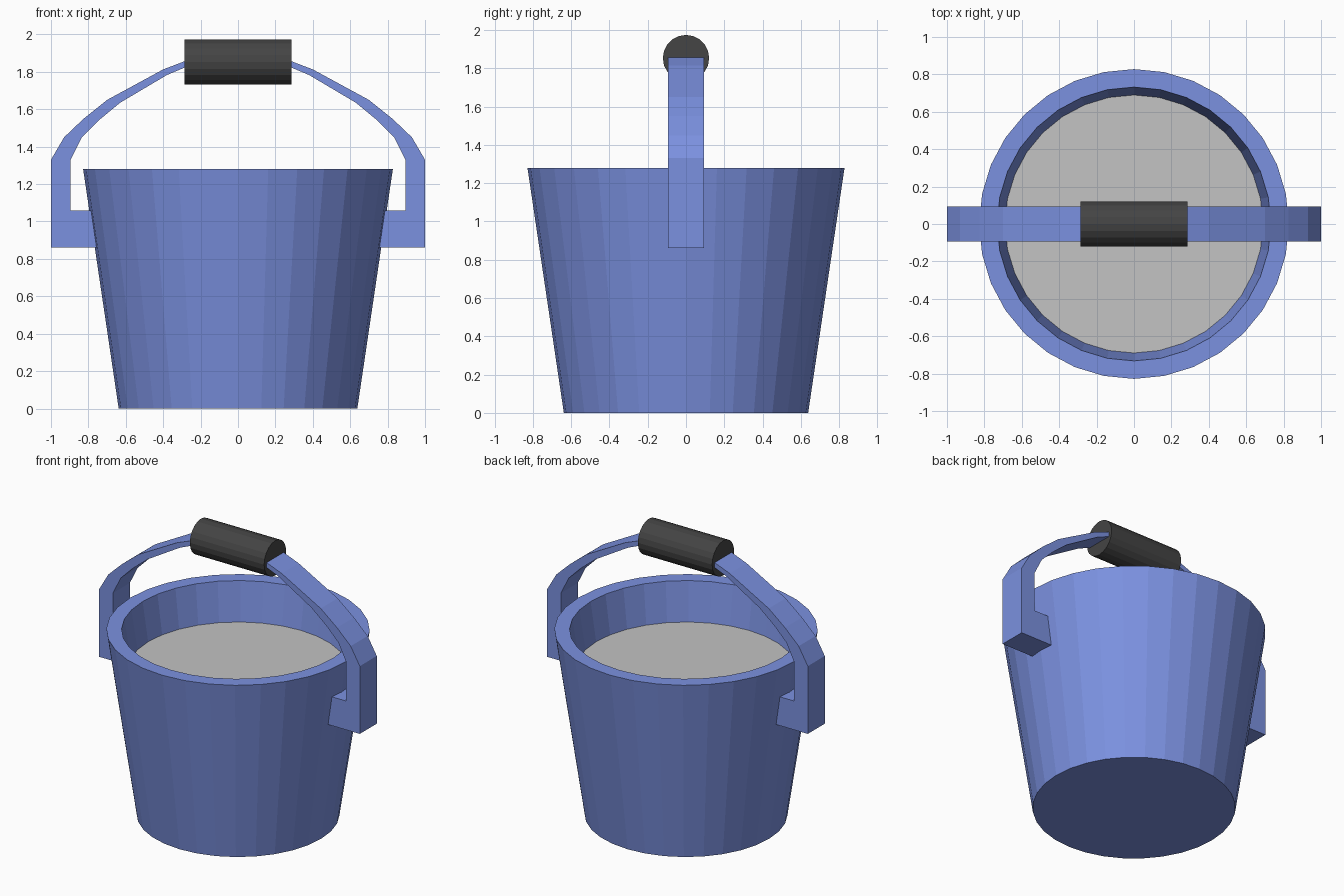
import bpy, bmesh, math

if "Cube" in bpy.data.objects:
    bpy.data.objects.remove(bpy.data.objects["Cube"])


def material(name, rgb):
    m = bpy.data.materials.new(name)
    m.diffuse_color = (*rgb, 1)
    m.use_nodes = True
    m.node_tree.nodes["Principled BSDF"].inputs["Base Color"].default_value = m.diffuse_color
    return m


BLUE = material("blue", (0.198, 0.283, 0.745))
GREY = material("grey", (0.546, 0.546, 0.546))
BLACK = material("charcoal", (0.058, 0.058, 0.058))


def make_object(name, bm, mat):
    bmesh.ops.recalc_face_normals(bm, faces=bm.faces)
    mesh = bpy.data.meshes.new(name)
    bm.to_mesh(mesh)
    bm.free()
    mesh.materials.append(mat)
    obj = bpy.data.objects.new(name, mesh)
    bpy.context.collection.objects.link(obj)
    return obj


def lathe(name, profile, mat, sides):
    """Spin (radius, z) points into a closed shell capped at both ends."""
    bm = bmesh.new()
    rings = []
    for r, z in profile:
        rings.append([bm.verts.new((r * math.cos(a), r * math.sin(a), z))
                      for a in (2 * math.pi * i / sides for i in range(sides))])
    for lo, hi in zip(rings, rings[1:]):
        for i in range(sides):
            j = (i + 1) % sides
            bm.faces.new((lo[i], lo[j], hi[j], hi[i]))
    bm.faces.new(rings[0])
    bm.faces.new(rings[-1])
    return make_object(name, bm, mat)


# Tapered bucket: outer wall, flat rim, inner wall
lathe("bucket", [(0.638, 0), (0.828, 1.28), (0.732, 1.28), (0.68, 0.95)], BLUE, 32)

# Contents level just below the rim
lathe("filling", [(0.675, 0.96), (0.69, 1.012)], GREY, 32)

# Handle: half outline in xz with the side lug, extruded in y and mirrored
outline = [(0.73, 0.86), (1.0, 0.86), (1.0, 1.33), (0.93, 1.45), (0.825, 1.55),
           (0.70, 1.65), (0.40, 1.813), (0.285, 1.857), (0, 1.857),
           (0, 1.823), (0.285, 1.823), (0.38, 1.783), (0.63, 1.635),
           (0.745, 1.54), (0.835, 1.45), (0.895, 1.33), (0.895, 1.06), (0.73, 1.06)]
bm = bmesh.new()
front = [bm.verts.new((x, -0.093, z)) for x, z in outline]
back = [bm.verts.new((x, 0.093, z)) for x, z in outline]
bm.faces.new(front)
bm.faces.new(back[::-1])
n = len(outline)
for i in range(n):
    j = (i + 1) % n
    if outline[i][0] or outline[j][0]:      # leave the mirror plane open
        bm.faces.new((front[i], back[i], back[j], front[j]))
handle = make_object("handle", bm, BLUE)
mirror = handle.modifiers.new("mirror", 'MIRROR')
mirror.use_clip = True

# Round grip lying along x
grip = lathe("grip", [(0.121, -0.285), (0.121, 0.285)], BLACK, 20)
grip.rotation_euler = (0, math.pi / 2, 0)
grip.location.z = 1.853
